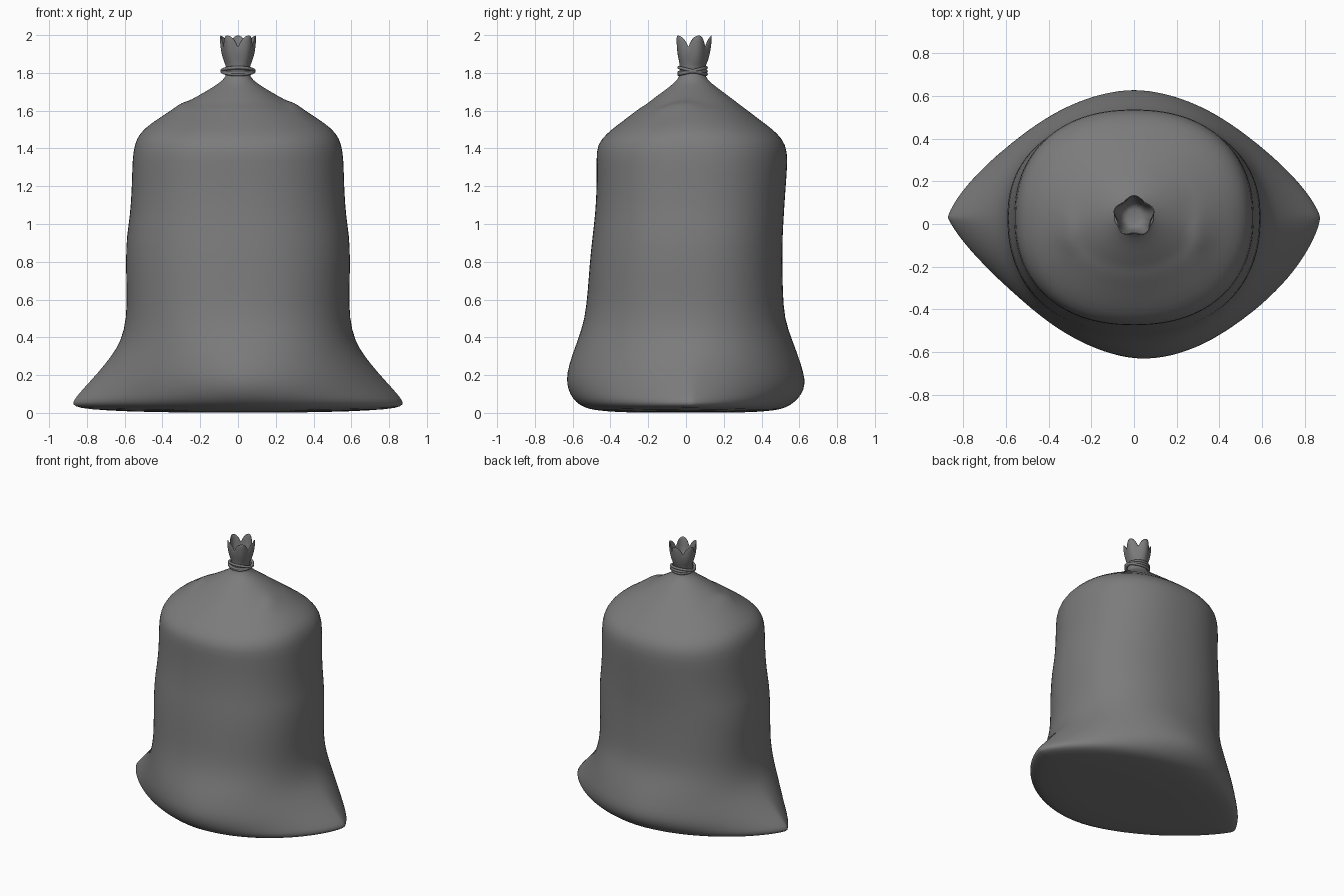
import bpy, bmesh, math

SEG = 60
CY = 0.03  # fore-aft centre of the sack

# z, half width, front y, back y, squareness of the section
RINGS = [
    (0.001, 0.30, -0.22, 0.22, 2.0),
    (0.004, 0.58, -0.36, 0.37, 1.7),
    (0.014, 0.80, -0.48, 0.48, 1.55),
    (0.028, 0.868, -0.535, 0.53, 1.5),
    (0.055, 0.88, -0.58, 0.575, 1.5),
    (0.10, 0.845, -0.613, 0.615, 1.5),
    (0.15, 0.80, -0.63, 0.632, 1.55),
    (0.21, 0.745, -0.63, 0.625, 1.65),
    (0.30, 0.67, -0.605, 0.595, 1.85),
    (0.38, 0.62, -0.575, 0.565, 2.05),
    (0.50, 0.59, -0.535, 0.52, 2.2),
    (0.65, 0.59, -0.52, 0.513, 2.25),
    (0.80, 0.595, -0.51, 0.51, 2.25),
    (0.94, 0.59, -0.495, 0.512, 2.25),
    (1.04, 0.572, -0.482, 0.518, 2.25),
    (1.20, 0.562, -0.472, 0.528, 2.25),
    (1.34, 0.56, -0.475, 0.540, 2.25),
    (1.42, 0.549, -0.472, 0.53, 2.25),
    (1.48, 0.522, -0.42, 0.485, 2.2),
    (1.53, 0.465, -0.355, 0.42, 2.1),
    (1.575, 0.395, -0.295, 0.36, 2.0),
    (1.61, 0.335, -0.25, 0.315, 2.0),
    (1.625, 0.30, -0.225, 0.293, 2.0),
    (1.645, 0.265, -0.195, 0.268, 2.0),
    (1.67, 0.225, -0.165, 0.235, 2.0),
    (1.72, 0.140, -0.095, 0.168, 2.0),
    (1.765, 0.070, -0.04, 0.108, 2.0),
    (1.80, 0.062, -0.033, 0.10, 2.0),
    (1.83, 0.062, -0.033, 0.10, 2.0),
]


def sack_ring(z, a, front, back, p):
    low = max(0.0, 1 - z / 0.5)  # 1 at the ground, 0 from mid-sack up
    px, py = p + 0.38 * low, p - 0.2 * low
    pts = []
    for i in range(SEG):
        t = 2 * math.pi * i / SEG
        c, s = math.cos(t), math.sin(t)
        x = a * math.copysign(abs(c) ** (2 / px), c)
        sy = math.copysign(abs(s) ** (2 / py), s)
        y = CY + sy * ((back - CY) if s > 0 else (CY - front))
        if s < 0:  # lopsided front bulge near the ground
            y += 0.05 * low * math.sin(2 * t)
        zz = z + (0.006 * (x / 0.87) ** 2 if z < 0.03 else 0)
        if 1.5 < z < 1.75:  # small fold on each shoulder
            zz += 0.022 * math.exp(-((abs(x) - 0.30) / 0.035) ** 2 - ((y + 0.05) / 0.11) ** 2)
        pts.append((x, y, zz))
    return pts


def mouth_ring(z, rx, ry, flare, ragged):
    # gathered mouth: five broad petals with narrow notches
    pts = []
    for i in range(SEG):
        t = 2 * math.pi * i / SEG
        u = t - math.pi / 2
        r = 1 + flare * math.cos(5 * u)
        k = 2 * abs(math.cos(2.5 * u)) ** 0.7 - 1
        pts.append((rx * r * math.cos(t), 0.037 + ry * r * math.sin(t),
                    z + ragged * k))
    return pts


def loft(name, rings, subdiv=1):
    bm = bmesh.new()
    rows = [[bm.verts.new(p) for p in r] for r in rings]
    for lo, hi in zip(rows, rows[1:]):
        for i in range(SEG):
            j = (i + 1) % SEG
            bm.faces.new((lo[i], lo[j], hi[j], hi[i]))
    # closed base and closed bottom of the mouth
    for row in (rows[0], rows[-1]):
        n = len(row)
        c = bm.verts.new([sum(v.co[k] for v in row) / n for k in range(3)])
        for i in range(n):
            bm.faces.new((row[i], row[(i + 1) % n], c))
    bmesh.ops.recalc_face_normals(bm, faces=bm.faces)
    me = bpy.data.meshes.new(name)
    bm.to_mesh(me)
    bm.free()
    me.polygons.foreach_set("use_smooth", [True] * len(me.polygons))
    ob = bpy.data.objects.new(name, me)
    bpy.context.collection.objects.link(ob)
    mod = ob.modifiers.new("smooth", "SUBSURF")
    mod.levels = mod.render_levels = subdiv
    return ob


dark = bpy.data.materials.new("dark_plastic")
dark.diffuse_color = (0.2, 0.2, 0.2, 1)

# sack body, outer mouth, then the inside of the mouth going back down
rings = [sack_ring(*r) for r in RINGS]
rings += [mouth_ring(*r) for r in (
    (1.855, 0.072, 0.074, 0.03, 0.0),
    (1.89, 0.084, 0.084, 0.05, 0.004),
    (1.93, 0.091, 0.091, 0.07, 0.014),
    (1.967, 0.092, 0.092, 0.10, 0.034),
    (1.966, 0.085, 0.085, 0.10, 0.034),
    (1.925, 0.080, 0.080, 0.07, 0.014),
    (1.88, 0.068, 0.068, 0.05, 0.004),
    (1.845, 0.050, 0.052, 0.0, 0.0),
)]
loft("sack", rings).data.materials.append(dark)

# cord wound round the neck
for n, (z, tilt, r) in enumerate(((1.81, 14, 0.078), (1.81, -14, 0.078), (1.805, 3, 0.076))):
    bpy.ops.mesh.primitive_torus_add(
        major_radius=r, minor_radius=0.009, major_segments=40, minor_segments=10,
        location=(0, 0.035, z), rotation=(math.radians(tilt), 0, 0))
    cord = bpy.context.object
    cord.name = f"neck_cord_{n + 1}"
    cord.scale = (1.08, 0.95, 1)
    bpy.ops.object.shade_smooth()
    cord.data.materials.append(dark)
